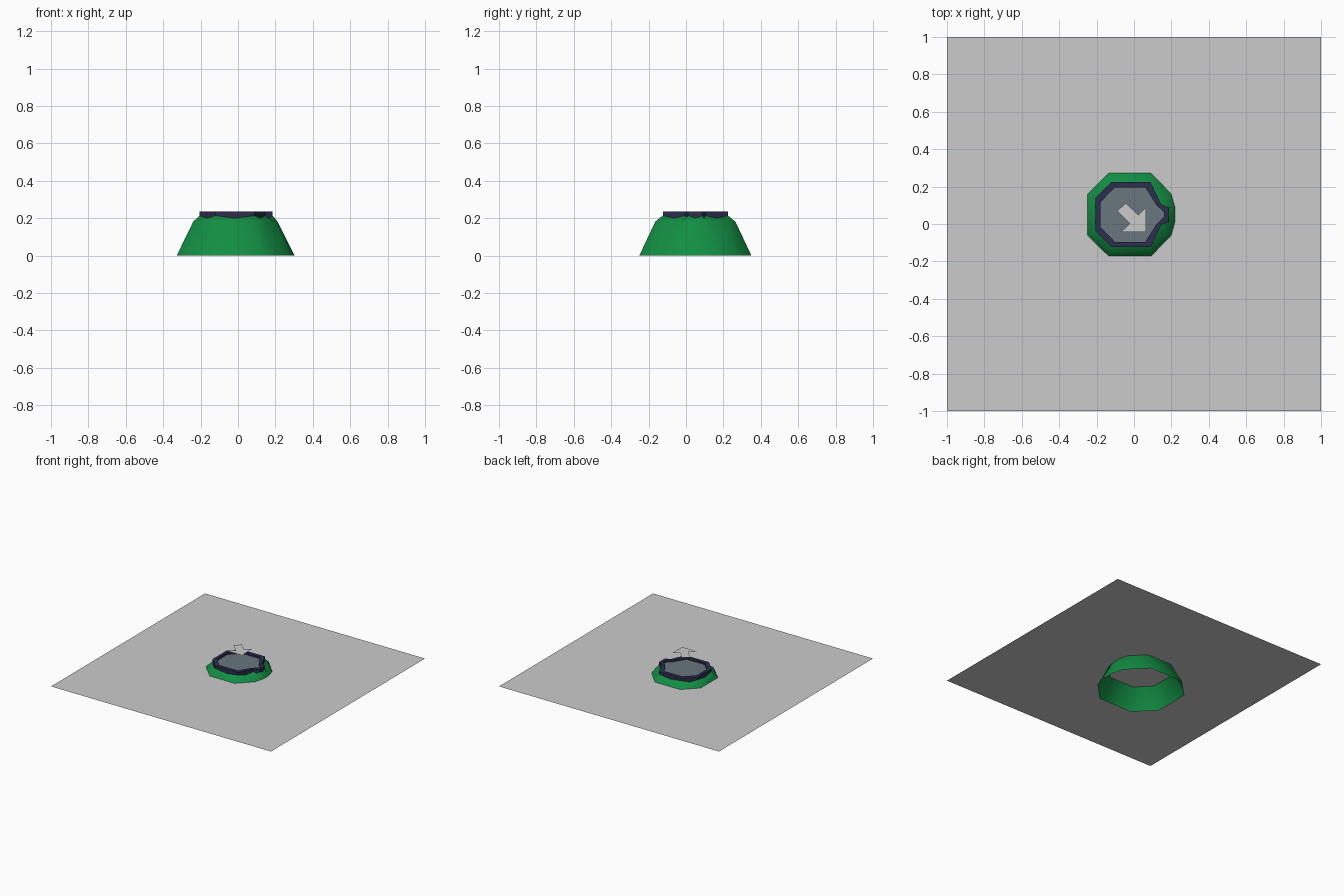
import bpy
from mathutils import Vector

if "Cube" in bpy.data.objects:
    bpy.data.objects.remove(bpy.data.objects["Cube"])

CENTRE = Vector((-0.017, 0.05))


def material(name, rgb):
    m = bpy.data.materials.new(name)
    m.diffuse_color = (*rgb, 1)
    m.use_nodes = True
    m.node_tree.nodes["Principled BSDF"].inputs["Base Color"].default_value = m.diffuse_color
    return m


def make(name, verts, faces, mat=None):
    me = bpy.data.meshes.new(name)
    me.from_pydata([tuple(v) for v in verts], [], faces)
    me.update()
    ob = bpy.data.objects.new(name, me)
    bpy.context.collection.objects.link(ob)
    if mat:
        me.materials.append(mat)
    return ob


def loft(name, rings, mat):
    """Skin a stack of closed rings with equal point counts."""
    n = len(rings[0])
    verts = [v for r in rings for v in r]
    faces = [(k * n + i, k * n + (i + 1) % n, (k + 1) * n + (i + 1) % n, (k + 1) * n + i)
             for k in range(len(rings) - 1) for i in range(n)]
    return make(name, verts, faces, mat)


def subdivide(outline):
    """Add a midpoint to every edge of a closed outline."""
    out = []
    for i, p in enumerate(outline):
        q = outline[(i + 1) % len(outline)]
        out += [Vector(p), (Vector(p) + Vector(q)) / 2]
    return out


def mirrored(half):
    """Mirror upper half outline (relative to the centre), counter-clockwise."""
    pts = half + [(x, -y) for x, y in reversed(half)]
    return [Vector(p) + CENTRE for p in pts]


def at(outline, z, scale=1.0):
    return [(*((p - CENTRE) * scale + CENTRE), z) for p in outline]


green = material("grass_green", (0.006, 0.27, 0.055))
navy = material("dark_rim", (0.025, 0.027, 0.075))
slate = material("slate_top", (0.14, 0.18, 0.21))

# Upper halves of the outlines, with the small spout on +x
slope = mirrored([(0.228, 0.035), (0.208, 0.107), (0.104, 0.214), (-0.114, 0.214), (-0.222, 0.107)])
rim = mirrored([(0.202, 0.038), (0.162, 0.055), (0.106, 0.174), (-0.104, 0.174), (-0.188, 0.09)])
inner = mirrored([(0.178, 0.012), (0.136, 0.052), (0.078, 0.145), (-0.086, 0.145), (-0.162, 0.067)])

# Flat square sheet cutting through the mound
make("ground_sheet", [(-1, -1, 0.165), (1, -1, 0.165), (1, 1, 0.165), (-1, 1, 0.165)],
     [(0, 1, 2, 3)])

# Sloping open mound, with a jagged upper lip
s, r = subdivide(slope), subdivide(rim)
lip = [(*p, 0.2 if i % 2 else 0.214) for i, p in enumerate(r)]
mound = loft("green_mound", [at(s, 0, 1.4), at(s, 0.182), lip], green)
bpy.ops.object.select_all(action='DESELECT')
mound.select_set(True)
bpy.context.view_layer.objects.active = mound
bpy.ops.object.shade_smooth_by_angle(angle=0.87)

# Dark rim: outer wall, flat top and short inner wall
loft("dark_rim", [lip, at(r, 0.235), at(subdivide(inner), 0.235), at(subdivide(inner), 0.22)], navy)

# Recessed top surface
make("slate_top", at(inner, 0.22), [tuple(range(len(inner)))], slate)

# Floating flat arrow
arrow = [(-0.09, 0.07), (-0.023, 0.003), (-0.07, -0.043), (0.065, -0.043),
         (0.065, 0.09), (0.022, 0.048), (-0.043, 0.112)]
make("direction_arrow", [(x, y, 0.34) for x, y in arrow], [tuple(range(7))])
